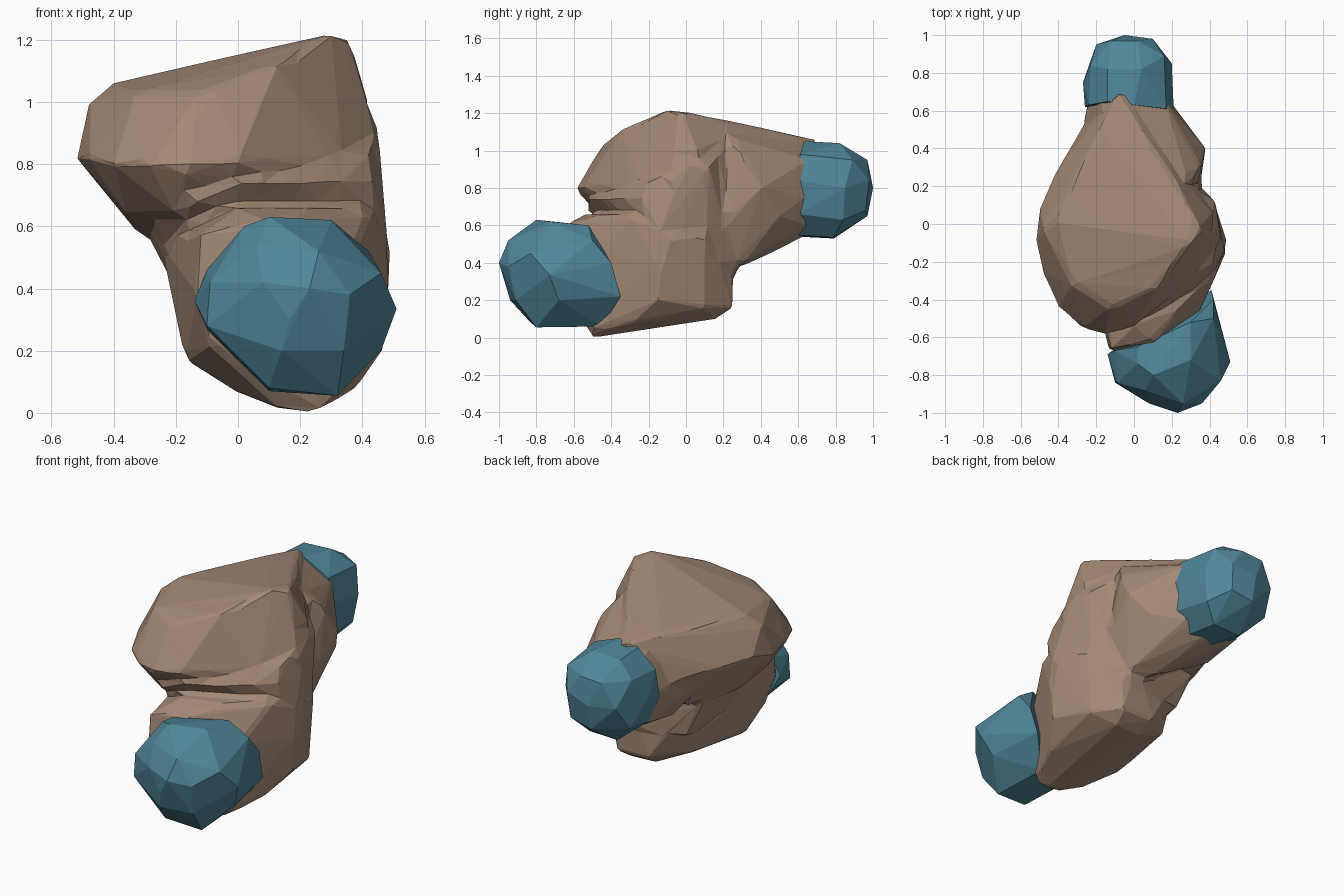
import bpy, bmesh


def material(name, rgb):
    m = bpy.data.materials.new(name)
    m.diffuse_color = (*rgb, 1)
    return m


def add_hull(bm, pts):
    """Add the convex hull of a handful of corner points to bm."""
    vs = [bm.verts.new(p) for p in pts]
    r = bmesh.ops.convex_hull(bm, input=vs)
    junk = {g for g in r["geom_interior"] + r["geom_unused"]
            if isinstance(g, bmesh.types.BMVert)}
    bmesh.ops.delete(bm, geom=list(junk), context='VERTS')


def make_object(name, hulls, mat):
    bm = bmesh.new()
    for pts in hulls:
        add_hull(bm, pts)
    bmesh.ops.recalc_face_normals(bm, faces=bm.faces)
    if len(hulls) == 1:
        bmesh.ops.dissolve_limit(bm, angle_limit=0.12, verts=bm.verts, edges=bm.edges)
    me = bpy.data.meshes.new(name)
    bm.to_mesh(me)
    bm.free()
    me.materials.append(mat)
    ob = bpy.data.objects.new(name, me)
    bpy.context.collection.objects.link(ob)
    return ob


brown = material("brown", (0.37, 0.25, 0.18))
blue = material("blue", (0.08, 0.24, 0.32))

# Upper lobe: broad tilted dome
upper = [
    (-.52, -.08, .82), (-.48, -.27, .82), (-.40, -.44, .80), (-.28, -.55, .80),
    (-.16, -.59, .79), (0, -.55, .80), (.15, -.42, .80), (.33, -.27, .82),
    (.46, -.08, .84), (.45, -.05, .66), (.42, .06, 1.0), (-.50, .08, .86),
    (-.43, .25, .84), (-.27, .52, .82), (-.48, -.03, 1.0), (-.41, .02, 1.06),
    (-.33, -.32, 1.03), (-.12, -.45, 1.03), (.12, -.34, 1.12), (.30, -.10, 1.22),
    (.355, -.03, 1.215), (.20, .27, 1.14), (-.18, .50, 1.07), (-.08, .70, 1.06),
    (-.32, -.05, .575), (-.36, -.25, .64), (-.20, -.45, .64), (-.22, .30, .58),
    (.30, .10, .60),
]

# Lower lobe: slopes forward and down to the base
lower = [
    (.22, -.50, 0), (.13, -.50, .01), (.30, -.50, .025), (0, -.46, .065),
    (-.17, -.32, .17), (.38, -.28, .08), (.10, .15, .10), (.26, .16, .10),
    (.08, .25, .16), (.28, .25, .16), (.25, .25, .60), (-.12, .10, .20),
    (-.20, -.20, .37), (-.25, -.15, .55), (-.12, -.66, .58), (-.13, -.68, .38),
    (-.09, -.64, .22), (.10, -.63, .61), (0, -.54, .66), (.22, -.46, .66),
    (.34, -.48, .45), (.43, -.28, .66), (.495, -.10, .53), (.49, -.14, .40),
    (.465, -.15, .20), (.40, .10, .16), (.43, .10, .55), (-.15, .22, .55),
]

# Waist: fills the fold so the right wall runs straight from base to crest
waist = [
    (.45, 0, .92), (.48, -.14, .58), (.43, .12, .92), (.35, .20, .60),
    (.31, .20, 1.02), (.28, .27, .36), (.15, .27, .34), (.43, -.25, .74),
    (.34, -.33, .74), (.42, -.20, .84), (.15, -.46, .74), (0, -.53, .74),
    (-.15, -.54, .68), (-.26, -.30, .60), (-.30, -.05, .59), (-.25, .20, .57),
    (-.14, .20, .34), (-.20, -.10, .40), (.41, .10, .45),
]

# Rear shoulder and arm stub
rear = [
    (.38, .40, .80), (.355, .30, .97), (.29, .22, 1.08), (.35, .20, .60),
    (.30, .50, .65), (.29, .50, .87), (.20, .64, .75), (.16, .66, .95),
    (-.05, .69, 1.04), (-.18, .66, 1.0), (-.25, .65, .80), (-.20, .66, .60),
    (0, .66, .55), (.16, .64, .60), (.10, .45, .49), (.15, .30, .38),
    (.27, .30, .40), (-.20, .40, .56), (-.30, .30, .72), (0, 0, .70), (0, .1, 1.0),
]

# Body: fuse the lobes into one faceted rock-like skin
body = make_object("body", [upper, lower, waist, rear], brown)
remesh = body.modifiers.new("fuse", 'REMESH')
remesh.mode = 'VOXEL'
remesh.voxel_size = 0.02
soften = body.modifiers.new("soften", 'SMOOTH')
soften.factor = 0.5
soften.iterations = 7
facet = body.modifiers.new("facet", 'DECIMATE')
facet.ratio = 0.018

# Front cap
make_object("front_cap", [[
    (.23, -1.0, .40), (.165, -.97, .30), (.36, -.95, .38), (.26, -.95, .52),
    (.08, -.95, .42), (-.09, -.84, .42), (-.10, -.84, .28), (.06, -.88, .54),
    (.14, -.94, .20), (.34, -.91, .20), (.46, -.83, .45), (.51, -.73, .335),
    (.02, -.74, .60), (.10, -.80, .63), (.30, -.72, .62), (.10, -.83, .08),
    (.32, -.80, .055), (.46, -.68, .20), (-.14, -.69, .36), (-.10, -.67, .46),
    (-.10, -.66, .27), (.02, -.65, .59), (.30, -.52, .60), (.42, -.50, .52),
    (.42, -.40, .40), (.41, -.35, .22), (.30, -.45, .06), (.10, -.58, .07),
]], blue)

# Rear cap
make_object("rear_cap", [[
    (-.05, 1.0, .80), (.10, .98, .84), (.02, .97, .95), (-.12, .97, .94),
    (-.20, .95, .80), (-.05, .97, .65), (.09, .96, .68), (.20, .85, .80),
    (.16, .89, .95), (.04, .82, 1.04), (-.14, .82, 1.03), (-.23, .84, .94),
    (-.27, .75, .80), (-.23, .86, .66), (-.10, .79, .53), (.08, .79, .535),
    (.17, .84, .63), (.21, .61, .84), (.17, .61, .98), (0, .63, 1.05),
    (-.14, .65, 1.04), (-.24, .63, .93), (-.26, .62, .77), (-.20, .63, .61),
    (-.06, .60, .54), (.10, .58, .55), (.20, .60, .66),
]], blue)
